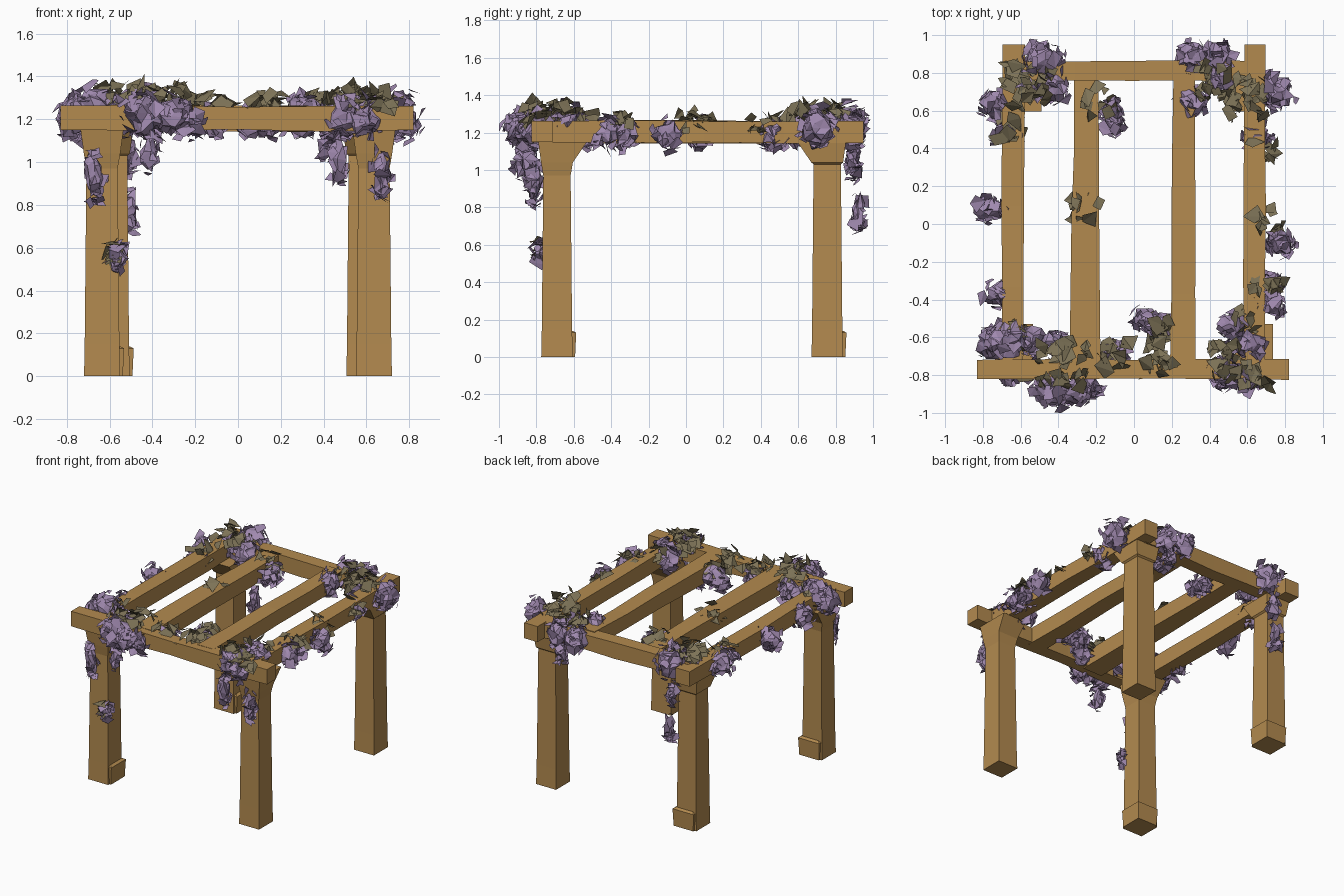
import bpy, bmesh, math, random
from mathutils import Vector

if "Cube" in bpy.data.objects:
    bpy.data.objects.remove(bpy.data.objects["Cube"])

random.seed(7)


def material(name, rgb):
    m = bpy.data.materials.new(name)
    m.diffuse_color = (*rgb, 1)
    m.use_nodes = True
    m.node_tree.nodes["Principled BSDF"].inputs["Base Color"].default_value = m.diffuse_color
    return m


WOOD = material("warm wood", (0.45, 0.255, 0.078))
PURPLE = material("wisteria purple", (0.35, 0.25, 0.425))
OLIVE = material("olive leaf", (0.205, 0.17, 0.095))


def finish(bm, name, mat):
    me = bpy.data.meshes.new(name)
    bm.to_mesh(me)
    bm.free()
    me.materials.append(mat)
    ob = bpy.data.objects.new(name, me)
    bpy.context.collection.objects.link(ob)


def loft(name, axis, sections):
    """Join rectangles (t, a0, a1, b0, b1) along an axis; a, b are the other axes in order."""
    bm = bmesh.new()
    rings = []
    for t, a0, a1, b0, b1 in sections:
        ring = []
        for a, b in ((a0, b0), (a1, b0), (a1, b1), (a0, b1)):
            co = [a, b]
            co.insert(axis, t)
            ring.append(bm.verts.new(co))
        rings.append(ring)
    for lo, hi in zip(rings, rings[1:]):
        for i in range(4):
            j = (i + 1) % 4
            bm.faces.new((lo[i], lo[j], hi[j], hi[i]))
    bm.faces.new(rings[0])
    bm.faces.new(rings[-1])
    bmesh.ops.recalc_face_normals(bm, faces=bm.faces)
    finish(bm, name, WOOD)


def beam(name, axis, start, end, middle, width, end_width=None):
    """Slightly uneven hewn beam at roof height."""
    sections = []
    for i in range(5):
        f = i / 4
        half = (width + ((end_width or width) - width) * f) / 2
        w = [random.uniform(-.006, .006) for _ in range(4)]
        sections.append((start + (end - start) * f, middle - half + w[0], middle + half + w[1],
                         1.147 + w[2], 1.262 + w[3]))
    loft(name, axis, sections)


def post(name, x, y, inward, neck):
    """Tapered post; its head flares, reaching further towards the inside."""
    def ring(z, half, reach=0):
        ys = sorted((y - inward * half, y + inward * (half + reach)))
        return (z, x - half, x + half, *ys)
    loft(name, 2, [ring(0, .084), ring(.15, .081), ring(neck, .073),
                   ring(1.04, .085), ring(1.15, .1, .06)])


# four posts, worn base blocks on the inner sides of the left pair
for side, s in (("left", -1), ("right", 1)):
    post(f"front_{side}_post", s * .635, -.69, 1, .97)
    post(f"back_{side}_post", s * .59, .755, -1, 1.03)
    beam(f"{side}_rail", 1, -.76, .95, s * .64, .115)
for name, x, y in (("front_left_base", -.62, -.675), ("back_left_base", -.575, .77)):
    loft(name, 2, [(z, x - h, x + h, y - h, y + h) for z, h in ((0, .082), (.13, .088), (.14, .07))])

# front and back beams, tapered rafters
beam("front_beam", 0, -.83, .82, -.768, .103)
beam("back_beam", 0, -.62, .62, .81, .103)
beam("left_rafter", 1, -.76, .8, -.255, .165, .12)
beam("right_rafter", 1, -.76, .8, .262, .135, .115)


def shard(bm, centre, normal, size):
    """A folded pair of ragged triangles facing roughly along the normal."""
    n = (normal + Vector([random.gauss(0, .4) for _ in range(3)])).normalized()
    u = n.orthogonal().normalized()
    v = n.cross(u)
    turn = random.uniform(0, math.tau)
    pts = []
    for k in range(4):
        ang = turn + k * math.tau / 4 + random.uniform(-.4, .4)
        r = size * random.uniform(.6, 1.2)
        pts.append(bm.verts.new(centre + (u * math.cos(ang) + v * math.sin(ang)) * r
                                + n * random.uniform(-.35, .35) * size))
    bm.faces.new((pts[0], pts[1], pts[2]))
    bm.faces.new((pts[0], pts[2], pts[3]))


def blossom(name, c, r):
    """Crumpled core with large loose petals around it."""
    c, r = Vector(c), Vector(r)
    bm = bmesh.new()
    bmesh.ops.create_icosphere(bm, subdivisions=2, radius=1)
    for vert in bm.verts:
        k = random.uniform(.5, .95)
        vert.co = c + vert.co * r * k + Vector([random.uniform(-.012, .012) for _ in range(3)])
    area = r.x * r.y + r.y * r.z + r.x * r.z
    for _ in range(int(10 + area * 550)):
        d = Vector([random.gauss(0, 1) for _ in range(3)]).normalized()
        shard(bm, c + d * r * random.uniform(.7, 1.05), d, random.uniform(.026, .052))
    finish(bm, name, PURPLE)


def foliage(name, c, spread, count):
    """Leaves piled over the timber."""
    bm = bmesh.new()
    for _ in range(count):
        d = Vector([random.uniform(-1, 1) for _ in range(3)])
        shard(bm, Vector(c) + d * Vector((spread, spread, .045)),
              Vector((d.x * .7, d.y * .7, .8)), random.uniform(.032, .064))
    finish(bm, name, OLIVE)


# roof blossoms (x, y, radius); big ones sit a little higher
ROOF = {
    "back_left": [(-.48, .87, .12), (-.43, .72, .105), (-.74, .63, .095), (-.68, .48, .085),
                  (-.62, .76, .09)],
    "left_rail": [(-.77, .08, .09), (-.72, -.37, .085), (-.12, .60, .075), (-.11, .52, .06)],
    "front_left": [(-.66, -.62, .12), (-.75, -.64, .10), (-.55, -.62, .10), (-.43, -.64, .09),
                   (-.43, -.88, .11), (-.31, -.89, .10), (-.23, -.86, .075)],
    "front_beam": [(-.10, -.68, .08), (.06, -.51, .08), (.15, -.53, .08)],
    "front_right": [(.50, -.78, .11), (.53, -.55, .10), (.62, -.64, .10), (.59, -.82, .08)],
    "right_rail": [(.73, -.42, .09), (.71, -.32, .08), (.78, -.10, .085), (.65, .46, .085)],
    "back_right": [(.45, .89, .10), (.30, .89, .10), (.31, .66, .10), (.76, .70, .11), (.46, .78, .10)],
}
for place, parts in ROOF.items():
    for i, (x, y, r) in enumerate(parts):
        z = 1.19 + max(0, r - .085) * 1.5
        blossom(f"{place}_blossom_{i + 1}", (x, y, z), (r, r * .92, r * 1.1))

# hanging tails (x, y, z, half height)
TAILS = [(-.51, .90, 1.04, .10), (-.51, .92, .77, .13), (-.41, -.88, 1.05, .11),
         (-.67, -.81, .93, .14), (-.56, -.78, .55, .08), (.47, -.83, 1.01, .15),
         (.67, -.81, .94, .15), (.42, .90, 1.09, .09)]
for i, (x, y, z, h) in enumerate(TAILS):
    blossom(f"hanging_blossom_{i + 1}", (x, y, z), (.05, .042, h))

# leaf patches (x, y, leaf count); fuller patches pile higher
LEAVES = [(-.56, .74, 30), (-.18, .66, 13), (-.26, .10, 14), (-.38, -.74, 34), (-.62, -.60, 12),
          (-.10, -.70, 16), (.13, -.71, 18), (.14, -.56, 10), (.51, -.72, 24), (.58, -.50, 12),
          (.70, -.34, 15), (.71, .01, 11), (.60, .66, 28), (.43, .74, 22), (.68, .40, 10),
          (-.66, .52, 10), (.66, -.80, 12)]
for i, (x, y, n) in enumerate(LEAVES):
    foliage(f"leaf_patch_{i + 1}", (x, y, 1.225 + n * .0028), .05 + n * .0022, n)
foliage("front_left_post_leaves", (-.57, -.79, .58), .03, 7)
